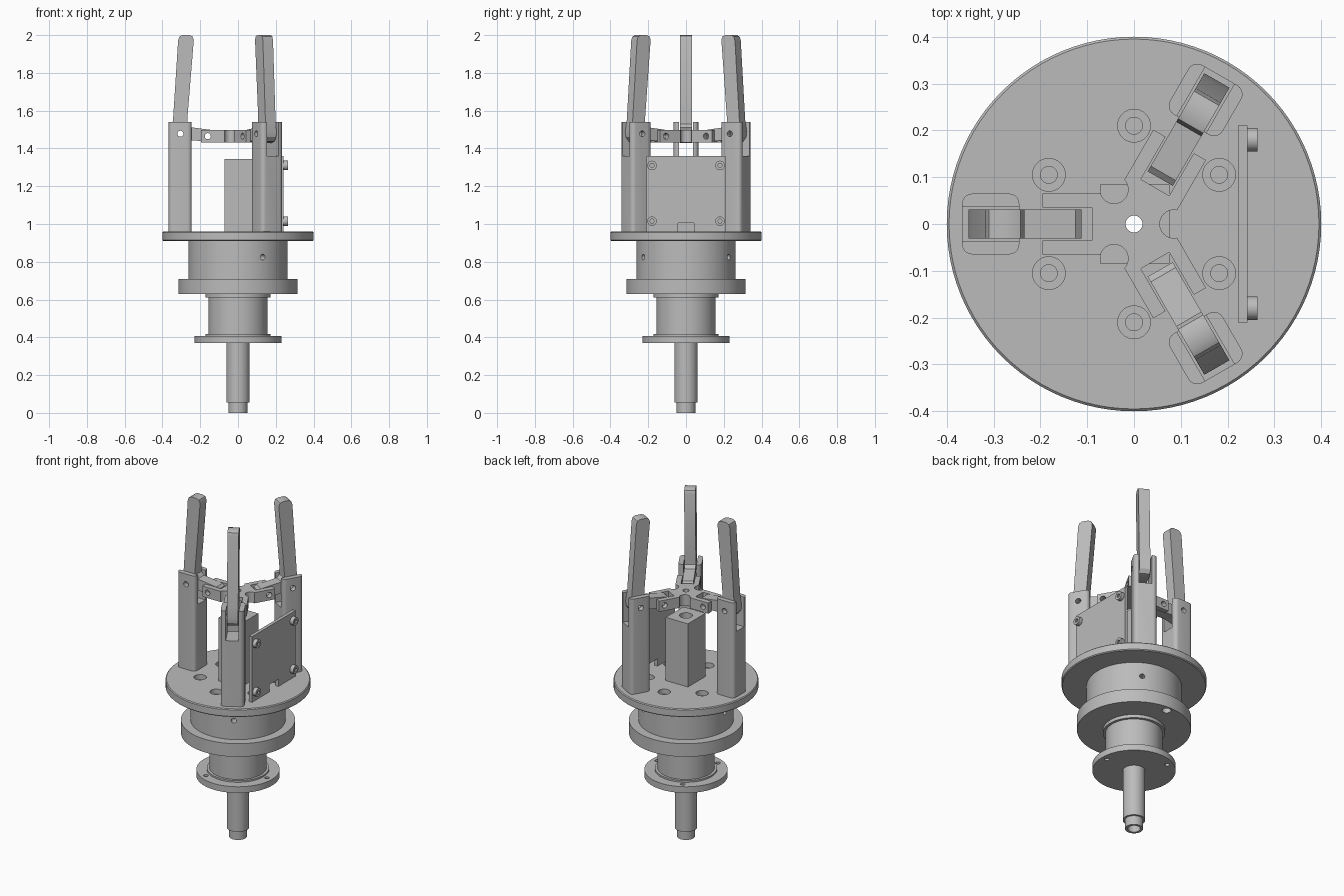
import bpy, bmesh
from math import radians, pi, cos, sin
from mathutils import Matrix, Vector

if "Cube" in bpy.data.objects:
    bpy.data.objects.remove(bpy.data.objects["Cube"])

grey = bpy.data.materials.new("machined_grey")
grey.use_nodes = True
GREY = (0.5, 0.5, 0.5, 1)
grey.diffuse_color = GREY
grey.node_tree.nodes["Principled BSDF"].inputs["Base Color"].default_value = GREY

parts = []


def finish(name, bm):
    bmesh.ops.recalc_face_normals(bm, faces=bm.faces[:])
    mesh = bpy.data.meshes.new(name)
    bm.to_mesh(mesh)
    bm.free()
    mesh.materials.append(grey)
    obj = bpy.data.objects.new(name, mesh)
    bpy.context.collection.objects.link(obj)
    parts.append(obj)
    return obj


def box(name, lo, hi, round_z=0):
    lo, hi = Vector(lo), Vector(hi)
    bm = bmesh.new()
    bmesh.ops.create_cube(bm, size=1)
    for v in bm.verts:
        v.co = Vector(c * s for c, s in zip(v.co, hi - lo)) + (lo + hi) / 2
    if round_z:
        edges = [e for e in bm.edges if abs(e.verts[0].co.z - e.verts[1].co.z) > 1e-4]
        bmesh.ops.bevel(bm, geom=edges, offset=round_z, segments=5, profile=0.5, affect='EDGES')
    return finish(name, bm)


def cylinder(name, r, depth, loc, axis='Z', sides=32):
    bm = bmesh.new()
    turn = {'X': Matrix.Rotation(pi / 2, 4, 'Y'), 'Y': Matrix.Rotation(pi / 2, 4, 'X'), 'Z': Matrix()}[axis]
    bmesh.ops.create_cone(bm, cap_ends=True, segments=sides, radius1=r, radius2=r,
                          depth=depth, matrix=Matrix.Translation(loc) @ turn)
    return finish(name, bm)


def prism(name, outline, half_width):
    """Extrude an (x, z) outline evenly along y."""
    bm = bmesh.new()
    face = bm.faces.new([bm.verts.new((x, -half_width, z)) for x, z in outline])
    new = bmesh.ops.extrude_face_region(bm, geom=[face])['geom']
    bmesh.ops.translate(bm, vec=(0, 2 * half_width, 0),
                        verts=[g for g in new if isinstance(g, bmesh.types.BMVert)])
    return finish(name, bm)


def lathe(name, profile, sides=96):
    """Revolve a closed (radius, z) profile about z."""
    bm = bmesh.new()
    rings = [[bm.verts.new((r * cos(2 * pi * i / sides), r * sin(2 * pi * i / sides), z))
              for i in range(sides)] for r, z in profile]
    for a, b in zip(rings, rings[1:] + rings[:1]):
        for i in range(sides):
            j = (i + 1) % sides
            bm.faces.new((a[i], a[j], b[j], b[i]))
    return finish(name, bm)


def boolean(obj, others, operation='DIFFERENCE'):
    for other in others:
        mod = obj.modifiers.new("cut", 'BOOLEAN')
        mod.operation, mod.solver, mod.object = operation, 'EXACT', other
        bpy.context.view_layer.objects.active = obj
        bpy.ops.object.modifier_apply(modifier=mod.name)
        parts.remove(other)
        bpy.data.objects.remove(other)


def spin(obj, degrees):
    obj.data.transform(Matrix.Rotation(radians(degrees), 4, 'Z'))
    return obj


def polar(r, degrees, z):
    return (r * cos(radians(degrees)), r * sin(radians(degrees)), z)


ARMS = (60, 180, 300)
BORE = 0.018

# Turned base, from the shaft up to the round table
lathe("shaft", [(BORE, 0.1), (0.035, 0.1), (0.035, 0), (0.05, 0), (0.05, 0.055),
                (0.062, 0.055), (0.062, 0.37), (BORE, 0.37)])
lower_flange = lathe("lower_flange", [(BORE, 0.37), (0.23, 0.37), (0.23, 0.408), (BORE, 0.408)])
boolean(lower_flange, [cylinder("hole", 0.013, 0.2, polar(0.195, a, 0.39)) for a in (0, 120, 240)])
lathe("neck", [(BORE, 0.408), (0.172, 0.408), (0.172, 0.418), (0.157, 0.418),
               (0.157, 0.61), (0.172, 0.61), (0.172, 0.63), (BORE, 0.63)])
upper_flange = lathe("upper_flange", [(BORE, 0.63), (0.315, 0.63), (0.315, 0.71), (BORE, 0.71)])
boolean(upper_flange, [cylinder("hole", 0.025, 0.1, (0, 0.28, 0.63))])
drum = lathe("drum", [(BORE, 0.71), (0.262, 0.71), (0.262, 0.91), (BORE, 0.91)])
boolean(drum, [spin(cylinder("hole", 0.015, 0.1, (0.26, 0, 0.825), 'X', 20), a) for a in ARMS])
table = lathe("round_table", [(BORE, 0.91), (0.395, 0.91), (0.4, 0.915), (0.4, 0.955),
                              (0.395, 0.96), (BORE, 0.96)])
for a in range(30, 390, 60):
    boolean(table, [cylinder("counterbore", 0.035, 0.06, polar(0.21, a, 0.96)),
                    cylinder("hole", 0.018, 0.2, polar(0.21, a, 0.94))])

# Central block with stepped bore
block = box("center_block", (-0.072, -0.085, 0.96), (0.077, 0.085, 1.345))
boolean(block, [cylinder("bore", BORE, 1, (0, 0, 1.15)),
                cylinder("counterbore", 0.036, 0.2, (0, 0, 1.345))])

# Three slotted posts with pivoting fingers
finger_outline = [(0.125, 1.435), (0.112, 1.447), (0.112, 1.483), (0.125, 1.496), (0.25, 1.512),
                  (0.268, 1.53), (0.268, 1.56), (0.234, 1.975), (0.242, 1.994), (0.26, 2.0),
                  (0.295, 2.0), (0.31, 1.992), (0.317, 1.972), (0.344, 1.55), (0.354, 1.49),
                  (0.35, 1.46), (0.333, 1.438), (0.305, 1.43), (0.25, 1.443)]
for n, a in enumerate(ARMS, 1):
    post = box(f"post_{n}", (0.245, -0.065, 0.96), (0.367, 0.065, 1.54), 0.022)
    boolean(post, [box("slot", (0.2, -0.036, 1.36), (0.4, 0.036, 1.6)),
                   cylinder("pivot_hole", 0.016, 0.3, (0.305, 0, 1.478), 'Y', 24)])
    finger = prism(f"finger_{n}", finger_outline, 0.031)
    boolean(finger, [cylinder("pivot_hole", 0.016, 0.3, (0.305, 0, 1.478), 'Y', 24),
                     cylinder("link_hole", 0.016, 0.3, (0.16, 0, 1.465), 'Y', 24)])
    for part in (post, finger):
        spin(part, a)

# Three-armed hub with forked ends
hub, *others = [spin(box("hub", (-0.01, -0.065, 1.432), (0.195, 0.065, 1.497)), a) for a in ARMS]
boolean(hub, others, 'UNION')
for a in ARMS:
    boolean(hub, [spin(box("fork_slot", (0.09, -0.035, 1.4), (0.3, 0.035, 1.6)), a),
                  spin(cylinder("link_hole", 0.016, 0.3, (0.16, 0, 1.465), 'Y', 24), a),
                  cylinder("relief", 0.03, 0.3, polar(0.085, a + 60, 1.46))])
boolean(hub, [cylinder("bore", BORE, 0.3, (0, 0, 1.46))])

# Side plate with a cable notch and four socket screws
plate = box("side_plate", (0.222, -0.21, 0.96), (0.242, 0.21, 1.36))
boolean(plate, [box("notch", (0.2, -0.043, 0.9), (0.3, 0.043, 1.005))])
for y in (-0.18, 0.18):
    for z in (1.015, 1.31):
        screw = cylinder("plate_screw", 0.025, 0.024, (0.252, y, z), 'X')
        boolean(screw, [cylinder("socket", 0.012, 0.02, (0.264, y, z), 'X', 6)])

# Smooth the round surfaces, keep the edges crisp
bpy.ops.object.select_all(action='DESELECT')
for obj in parts:
    obj.select_set(True)
bpy.context.view_layer.objects.active = parts[0]
bpy.ops.object.shade_smooth_by_angle(angle=radians(30))
